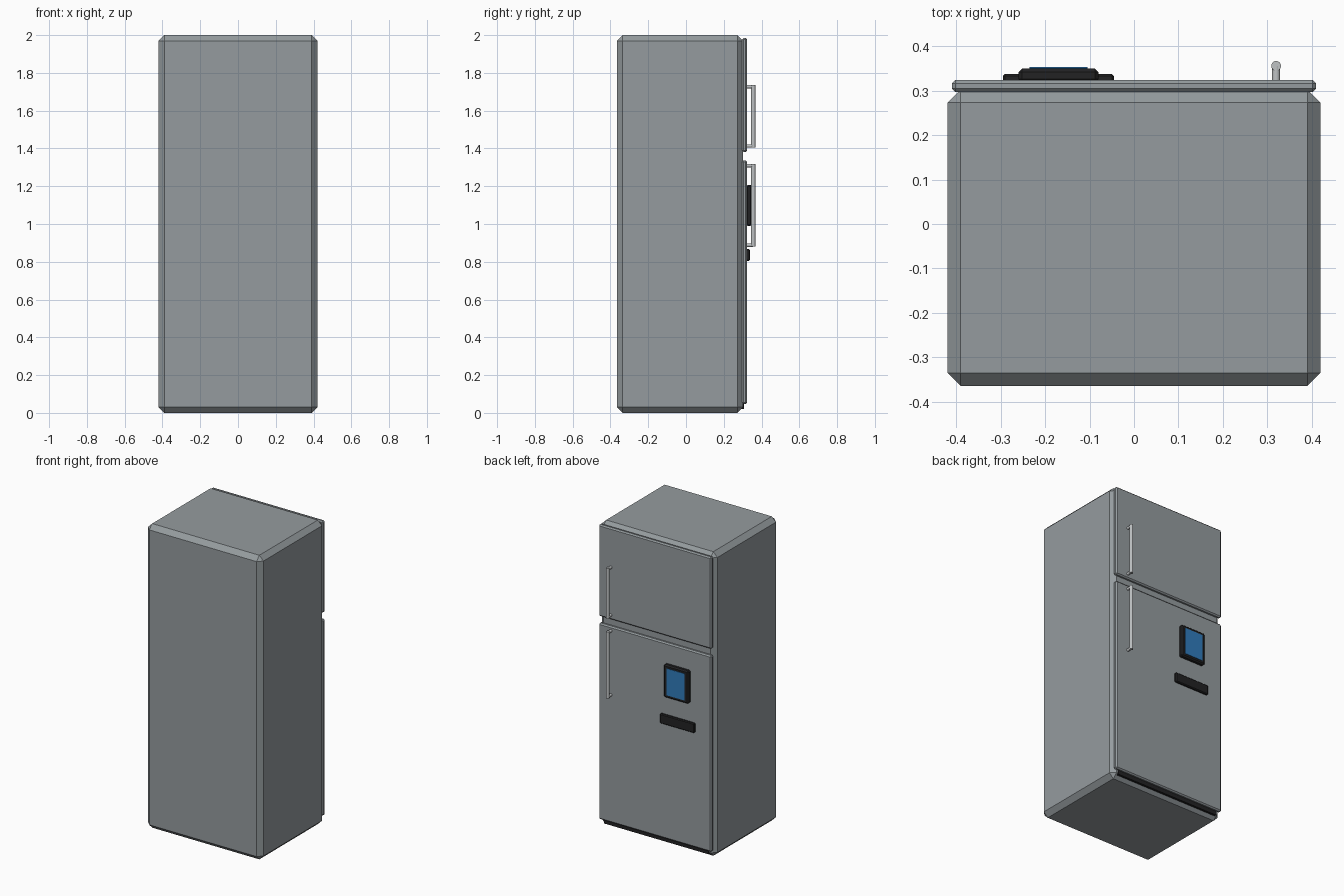
import bpy
from mathutils import Vector

cube = bpy.data.objects.get("Cube")
if cube:
    bpy.data.objects.remove(cube, do_unlink=True)


def material(name, rgb):
    mat = bpy.data.materials.new(name)
    mat.use_nodes = True
    mat.diffuse_color = (*rgb, 1)
    mat.node_tree.nodes["Principled BSDF"].inputs["Base Color"].default_value = (*rgb, 1)
    return mat


steel = material("grey steel", (0.30, 0.33, 0.345))
chrome = material("light chrome", (0.52, 0.54, 0.55))
black = material("black plastic", (0.016, 0.016, 0.017))
blue = material("screen blue", (0.03, 0.20, 0.50))


def box(name, low, high, mat, bevel=0.0):
    """Chamfered box between two opposite corners."""
    low, high = Vector(low), Vector(high)
    bpy.ops.mesh.primitive_cube_add(size=1, location=(low + high) / 2)
    obj = bpy.context.object
    obj.name = name
    obj.scale = high - low
    bpy.ops.object.transform_apply(location=False, rotation=False, scale=True)
    obj.data.materials.append(mat)
    if bevel:
        mod = obj.modifiers.new("chamfer", "BEVEL")
        mod.width = bevel
        mod.segments = 1
    return obj


def rod(name, start, end, radius):
    """Round bar between two points."""
    start, end = Vector(start), Vector(end)
    axis = end - start
    bpy.ops.mesh.primitive_cylinder_add(vertices=16, radius=radius, depth=axis.length,
                                        location=(start + end) / 2)
    obj = bpy.context.object
    obj.name = name
    obj.rotation_euler = axis.to_track_quat("Z", "Y").to_euler()
    obj.data.materials.append(chrome)
    bpy.ops.object.shade_smooth_by_angle()


# Cabinet, doors and kick plate
box("cabinet", (-0.42, -0.365, 0), (0.42, 0.303, 2), steel, 0.03)
box("freezer_door", (-0.41, 0.297, 1.382), (0.41, 0.324, 1.985), steel, 0.008)
box("fridge_door", (-0.41, 0.297, 0.047), (0.41, 0.324, 1.337), steel, 0.008)
box("kick_plate", (-0.38, 0.28, 0.02), (0.38, 0.308, 0.05), black)

# Door handles: an upright bar on two posts
HANDLE_X, BAR_Y = 0.32, 0.356
for door, bottom, top in (("freezer", 1.405, 1.735), ("fridge", 0.88, 1.317)):
    rod(door + "_handle_bar", (HANDLE_X, BAR_Y, bottom), (HANDLE_X, BAR_Y, top), 0.011)
    for end, z in (("lower", bottom + 0.008), ("upper", top - 0.008)):
        rod(f"{door}_handle_{end}_post", (HANDLE_X, 0.315, z), (HANDLE_X, BAR_Y, z), 0.009)

# Water dispenser
box("dispenser_frame", (-0.26, 0.318, 0.99), (-0.08, 0.35, 1.206), black, 0.008)
box("dispenser_screen", (-0.235, 0.346, 1.01), (-0.105, 0.353, 1.186), blue)
box("drip_tray", (-0.295, 0.318, 0.804), (-0.045, 0.338, 0.868), black, 0.005)
